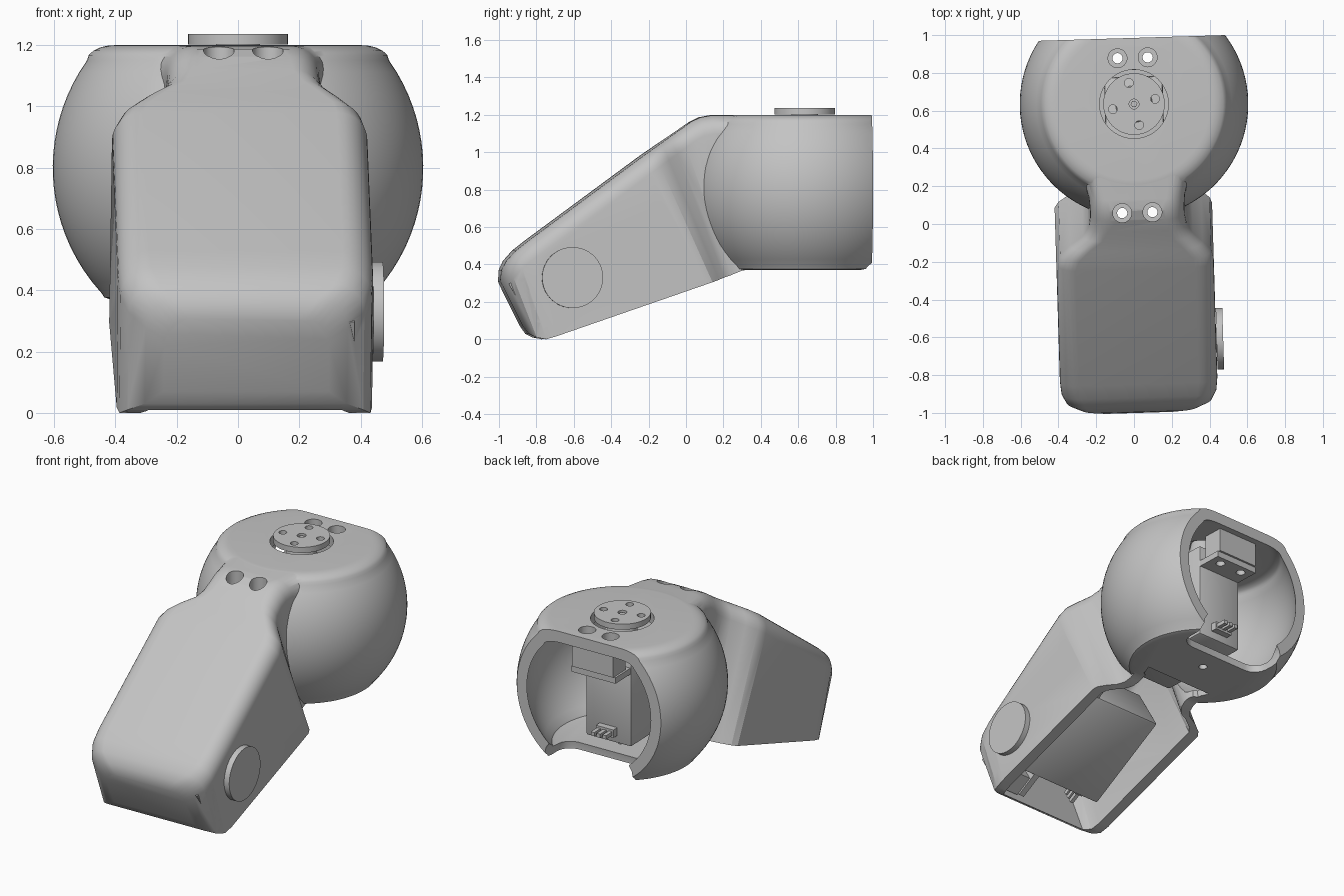
import bpy, bmesh, math
from math import sin, cos, pi, radians, sqrt
from mathutils import Matrix, Vector

cube = bpy.data.objects.get("Cube")
if cube:
    bpy.data.objects.remove(cube, do_unlink=True)

grey = bpy.data.materials.new("light_grey_plastic")
grey.use_nodes = True
grey.diffuse_color = (0.55, 0.55, 0.55, 1)
grey.node_tree.nodes["Principled BSDF"].inputs["Base Color"].default_value = (0.55, 0.55, 0.55, 1)
finished = []


def make(name, bm, matrix=None):
    if matrix:
        bm.transform(matrix)
    bmesh.ops.recalc_face_normals(bm, faces=bm.faces)
    mesh = bpy.data.meshes.new(name)
    bm.to_mesh(mesh)
    bm.free()
    mesh.materials.append(grey)
    obj = bpy.data.objects.new(name, mesh)
    bpy.context.collection.objects.link(obj)
    return obj


def add_box(bm, lo, hi):
    lo, hi = Vector(lo), Vector(hi)
    m = Matrix.Translation((lo + hi) / 2) @ Matrix.Diagonal((*(hi - lo), 1))
    return bmesh.ops.create_cube(bm, size=1, matrix=m)["verts"]


def box(name, lo, hi, matrix=None, bevel=0):
    bm = bmesh.new()
    add_box(bm, lo, hi)
    if bevel:
        bmesh.ops.bevel(bm, geom=bm.edges[:], offset=bevel, segments=4, profile=0.5, affect='EDGES')
    return make(name, bm, matrix)


def rod(name, x, y, z0, z1, r, matrix=None, sides=32):
    bm = bmesh.new()
    bmesh.ops.create_cone(bm, cap_ends=True, segments=sides, radius1=r, radius2=r, depth=z1 - z0,
                          matrix=Matrix.Translation((x, y, (z0 + z1) / 2)))
    return make(name, bm, matrix)


def combine(target, tool, op='DIFFERENCE'):
    mod = target.modifiers.new("cut", 'BOOLEAN')
    mod.operation, mod.solver, mod.object = op, 'EXACT', tool
    bpy.context.view_layer.objects.active = target
    bpy.ops.object.modifier_apply(modifier=mod.name)
    bpy.data.objects.remove(tool, do_unlink=True)


def revolve(name, profile, centre, sides=96):
    bm = bmesh.new()
    rings = [[bm.verts.new((r * cos(2 * pi * i / sides), centre + r * sin(2 * pi * i / sides), z))
              for i in range(sides)] for r, z in profile]
    for a, b in zip(rings, rings[1:]):
        for i in range(sides):
            j = (i + 1) % sides
            bm.faces.new((a[i], a[j], b[j], b[i]))
    bm.faces.new(rings[0])
    bm.faces.new(rings[-1])
    return make(name, bm)


def ball(name, radius, low, high, rounding):
    # sphere with flat top and bottom and a rounded upper shoulder
    mid, steps = 0.8, 20
    top = high - rounding * 0.55
    zs = [low + 0.02 + (top - low - 0.02) * i / steps for i in range(steps + 1)]
    prof = [(sqrt(radius ** 2 - (z - mid) ** 2), z) for z in zs]
    r0, r1 = prof[0][0], prof[-1][0]
    arc = [(r1 - rounding * (1 - cos(t)), top + (high - top) * sin(t))
           for t in [radians(a) for a in (20, 40, 60, 75, 90)]]
    return revolve(name, [(r0 - 0.03, low), (r0 - 0.008, low + 0.007)] + prof + arc, AXIS_Y)


AXIS_Y = 0.635
# arm stations: top point (y, z), bottom point (y, z), half width, x shift
STATIONS = [
    ((-1.0, .31), (-.88, .07), .27, -.02),
    ((-.995, .37), (-.85, .03), .33, -.02),
    ((-.97, .42), (-.81, .01), .385, -.02),
    ((-.92, .475), (-.76, .0), .41, -.02),
    ((-.85, .53), (-.70, .018), .417, -.02),
    ((-.24, .98), (.10, .295), .417, -.02),
    ((-.19, 1.015), (.13, .305), .40, -.015),
    ((-.14, 1.05), (.165, .318), .35, -.01),
    ((-.09, 1.085), (.195, .33), .29, 0),
    ((-.04, 1.12), (.23, .342), .26, 0),
    ((.02, 1.162), (.27, .358), .25, 0),
    ((.07, 1.187), (.29, .366), .25, 0),
    ((.13, 1.198), (.32, .372), .255, 0),
    ((.25, 1.198), (.35, .372), .285, 0),
    ((.42, 1.198), (.42, .372), .31, 0),
]


def arm(name, stations, wall=0.0, below=0.0):
    # loft of upright sections with rounded upper corners
    bm = bmesh.new()
    rings = []
    for top, bottom, w, shift in stations:
        t, b = Vector((shift, *top)), Vector((shift, *bottom))
        up = (t - b).normalized()
        t, b, w = t - up * wall, b - up * below, w - wall
        h, r = (t - b).length, 0.1 - wall * 0.6
        half = [(w, 0)] + [(w - r + r * cos(a), h - r + r * sin(a))
                           for a in [i * pi / 14 for i in range(8)]]
        pts = half + [(-x, s) for x, s in reversed(half)]
        rings.append([bm.verts.new(b + up * s + Vector((x, 0, 0))) for x, s in pts])
    n = len(rings[0])
    for p, q in zip(rings, rings[1:]):
        for i in range(n):
            j = (i + 1) % n
            bm.faces.new((p[i], p[j], q[j], q[i]))
    bm.faces.new(rings[0])
    bm.faces.new(rings[-1])
    bmesh.ops.triangulate(bm, faces=[f for f in bm.faces if len(f.verts) == 4])
    return make(name, bm)


# hollow outer shell: ball plus arm, open at the back and underneath
shell = ball("joint_shell", 0.605, 0.37, 1.2, 0.09)
combine(shell, arm("arm_solid", STATIONS), 'UNION')
combine(shell, box("back_trim", (-1, .985, 0), (1, 2, 2)))
combine(shell, ball("ball_hollow", 0.55, 0.415, 1.13, 0.07))
combine(shell, arm("arm_hollow", STATIONS[2:], 0.07, 0.12))
combine(shell, box("floor_slot", (-.3, .77, .2), (.3, 1.4, .5), bevel=0.09))


def frame(origin, along, out):
    along, out = Vector(along).normalized(), Vector(out)
    m = Matrix((along, out.cross(along), out)).transposed().to_4x4()
    return Matrix.Translation(origin) @ m


# local frames of the two motors: x along the body, z out along the output axis
MOUNTS = {
    "shoulder": frame((0, AXIS_Y, 1.2), (0, -1, 0), (0, 0, 1)),
    "elbow": frame((.397, -.62, .33), (0, .866, .5), (1, 0, 0)),
}
ENDS = (-.245, .575)

for label, m in MOUNTS.items():
    # mounting blocks inside the shell
    for u in ENDS:
        combine(shell, box("block", (u - .065, -.14, -.22), (u + .065, .14, -.065), m), 'UNION')

    # motor body, output shaft and plug
    bm = bmesh.new()
    body = add_box(bm, (-.145, -.155, -.72), (.475, .155, -.12))
    edges = list({e for v in body for e in v.link_edges})
    bmesh.ops.bevel(bm, geom=edges, offset=.012, segments=2, profile=.5, affect='EDGES')
    bmesh.ops.create_cone(bm, cap_ends=True, segments=32, radius1=.1, radius2=.07, depth=.14,
                          matrix=Matrix.Translation((0, 0, -.06)))
    add_box(bm, (-.185, -.06, -.67), (-.14, .06, -.62))
    for v in (-.04, 0, .04):
        add_box(bm, (-.25, v - .012, -.657), (-.18, v + .012, -.633))
    finished.append(make(label + "_motor", bm, m))

    # mounting flange
    flange = box(label + "_motor_flange", (-.3, -.15, -.26), (.63, .15, -.222), m)
    finished.append(flange)

    # screw holes with wide recesses
    for u in ENDS:
        for v in (-.08, .08):
            combine(shell, rod("recess", u, v, -.1, .15, .05, m))
            for part in (shell, flange):
                combine(part, rod("screw_hole", u, v, -.4, 0, .027, m))

    # clearance around the output disc, and the pivot hole opposite
    combine(shell, rod("clearance", 0, 0, -.16, .1, .182, m, 64))
    combine(shell, rod("pivot_hole", 0, 0, -.95, -.73, .025, m))

    # output disc with four screw holes and a centre screw
    disc = rod(label + "_output_disc", 0, 0, .002, .037, .163, m, 64)
    for k in range(4):
        a = radians(12 + 90 * k)
        combine(disc, rod("disc_hole", .115 * cos(a), .115 * sin(a), -.1, .1, .023, m, 24))
    combine(disc, rod("centre_recess", 0, 0, .02, .1, .026, m, 24))
    finished.append(disc)
    finished.append(rod(label + "_centre_screw", 0, 0, .015, .028, .018, m, 6))

finished.append(shell)

# slight turn of the whole assembly about the ball axis, then shading
pivot = Vector((0, AXIS_Y, 0))
turn = Matrix.Translation(pivot) @ Matrix.Rotation(radians(1.75), 4, 'Z') @ Matrix.Translation(-pivot)
for obj in finished:
    obj.data.transform(turn)
    bpy.ops.object.select_all(action='DESELECT')
    obj.select_set(True)
    bpy.context.view_layer.objects.active = obj
    bpy.ops.object.shade_smooth_by_angle(angle=radians(32))
